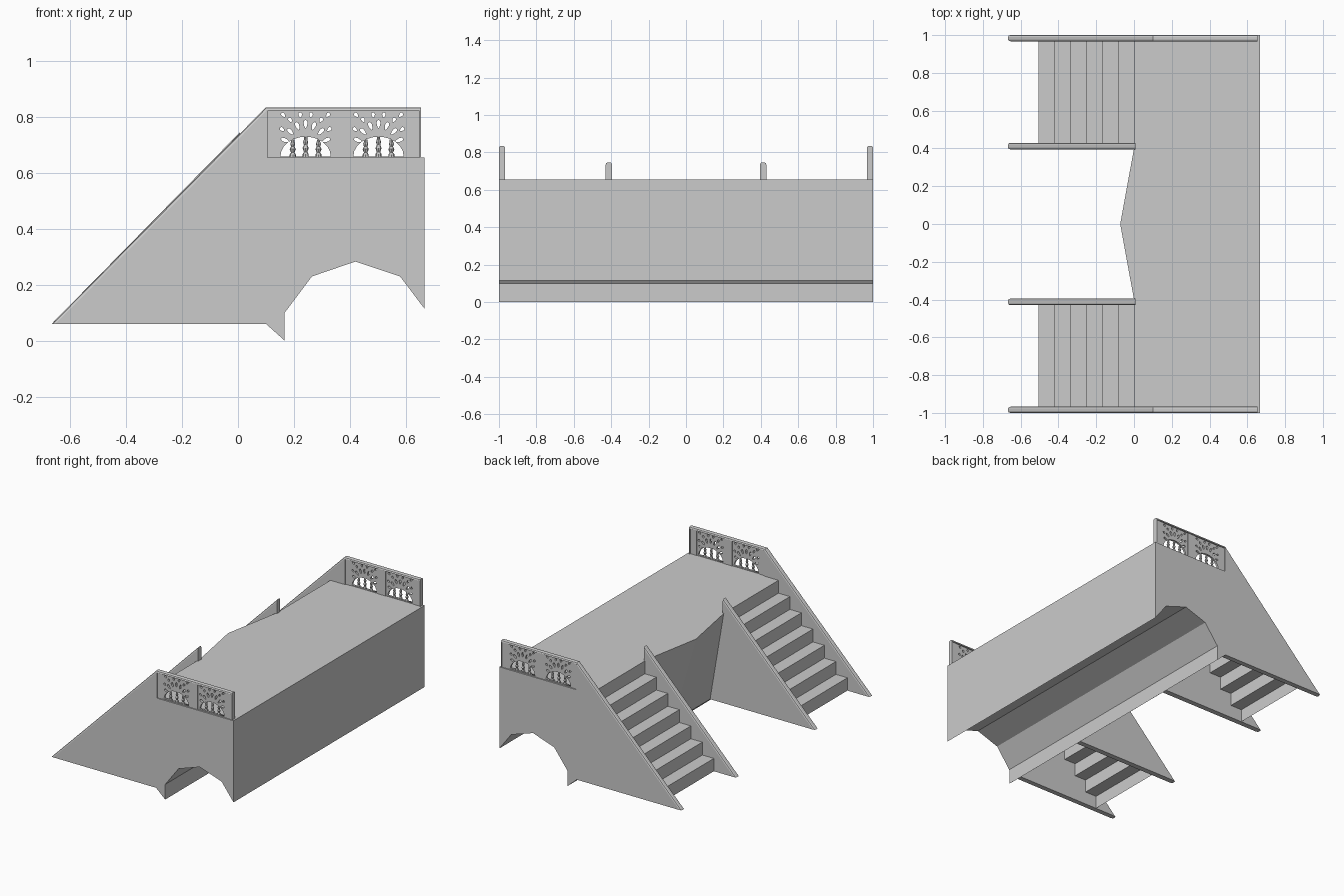
import bpy, bmesh, math

if "Cube" in bpy.data.objects:
    bpy.data.objects.remove(bpy.data.objects["Cube"])

BASE, DECK = 0.06, 0.655


def make_object(name, bm):
    me = bpy.data.meshes.new(name)
    bm.normal_update()
    bm.to_mesh(me)
    bm.free()
    ob = bpy.data.objects.new(name, me)
    bpy.context.collection.objects.link(ob)
    return ob


def strip(bm, profile, y0, y1):
    """Sweep an open xz profile along y as a sheet."""
    a = [bm.verts.new((x, y0, z)) for x, z in profile]
    b = [bm.verts.new((x, y1, z)) for x, z in profile]
    for i in range(len(profile) - 1):
        bm.faces.new((a[i], a[i + 1], b[i + 1], b[i]))


def polygon(bm, pts):
    bm.faces.new([bm.verts.new(p) for p in pts])


def plate(name, profile, y0, y1, bevel_edges):
    """Solid xz profile; the listed profile edges get rounded."""
    bm = bmesh.new()
    a = [bm.verts.new((x, y0, z)) for x, z in profile]
    b = [bm.verts.new((x, y1, z)) for x, z in profile]
    n = len(profile)
    bm.faces.new(a)
    bm.faces.new(b[::-1])
    for i in range(n):
        bm.faces.new((a[i], b[i], b[(i + 1) % n], a[(i + 1) % n]))
    bmesh.ops.recalc_face_normals(bm, faces=bm.faces)
    edges = [bm.edges.get((s[i], s[(i + 1) % n])) for s in (a, b) for i in bevel_edges]
    if edges:
        bmesh.ops.bevel(bm, geom=edges, offset=0.010, segments=2, profile=0.5, affect='EDGES')
    return make_object(name, bm)


def rect(x0, x1, z0, z1):
    return [(x0, z0), (x1, z0), (x1, z1), (x0, z1)]


# Platform shell: arched underside, back wall, deck and end walls
under = [(0.1, BASE), (0.167, 0.0), (0.167, 0.10), (0.265, 0.23), (0.42, 0.283),
         (0.58, 0.23), (0.667, 0.115), (0.667, DECK)]
bm = bmesh.new()
strip(bm, under, -1, 1)
polygon(bm, [(x, y, DECK) for x, y in ((0.667, -1), (0.667, 1), (0, 1), (0, 0.4),
                                       (-0.073, 0), (0, -0.4), (0, -1))])
for y in (-1, 1):
    pts = [(x, y, z) for x, z in under + [(0.1, DECK)]]
    polygon(bm, pts if y < 0 else pts[::-1])
bmesh.ops.remove_doubles(bm, verts=bm.verts, dist=1e-4)
bmesh.ops.recalc_face_normals(bm, faces=bm.faces)
make_object("platform", bm)

# Pointed wall between the two stairs
bm = bmesh.new()
top = [bm.verts.new(p) for p in ((0, -0.4, DECK), (-0.073, 0, DECK), (0, 0.4, DECK))]
low = [bm.verts.new((0.1, y, BASE)) for y in (-0.4, 0, 0.4)]
for i in range(2):
    bm.faces.new((top[i], top[i + 1], low[i + 1], low[i]))
make_object("centre_wall", bm)

# Stair profile
steps, run, rise = 7, 0.0842, (DECK - BASE) / 7
stair = [(-0.505, BASE)]
for i in range(steps):
    x = -0.505 + i * run
    stair.append((x, BASE + (i + 1) * rise))
    if i < steps - 1:
        stair.append((x + run, BASE + (i + 1) * rise))

# Openwork holes for one railing panel
def ring(cx, cz, rx, rz, ang, n=10):
    c, s = math.cos(ang), math.sin(ang)
    out = []
    for k in range(n):
        t = 2 * math.pi * k / n
        u = rx * math.cos(t)
        v = rz * math.sin(t) * (1 + 0.4 * math.cos(t))
        out.append((cx + u * c - v * s, cz + u * s + v * c))
    return out


def panel_holes(cx):
    holes = [[(cx + 0.09 * math.cos(math.pi * k / 12), 0.66 + 0.07 * math.sin(math.pi * k / 12))
              for k in range(13)]]
    for a, b, first, count, length, width in ((0.085, 0.115, 30, 7, 0.015, 0.0065),
                                              (0.11, 0.15, 40, 6, 0.009, 0.006)):
        for k in range(count):
            t = math.radians(first + 20 * k)
            x, z = a * math.cos(t), b * math.sin(t)
            holes.append(ring(cx + x, 0.66 + z, length, width, math.atan2(z - 0.03, x)))
    for s in (-1, 1):
        holes.append(ring(cx + s * 0.08, 0.808, 0.009, 0.006, math.pi / 2 - s * 0.7))
    return holes


def fretwork(name, y, outlines, half):
    """Filled flat curve with holes, turned upright and meshed."""
    cu = bpy.data.curves.new(name, 'CURVE')
    cu.dimensions, cu.fill_mode, cu.extrude = '2D', 'BOTH', half
    for pts in outlines:
        sp = cu.splines.new('POLY')
        sp.points.add(len(pts) - 1)
        for p, (x, z) in zip(sp.points, pts):
            p.co = (x, z, 0, 1)
        sp.use_cyclic_u = True
    tmp = bpy.data.objects.new(name + "_curve", cu)
    bpy.context.collection.objects.link(tmp)
    dg = bpy.context.evaluated_depsgraph_get()
    me = bpy.data.meshes.new_from_object(tmp.evaluated_get(dg))
    bpy.data.objects.remove(tmp)
    ob = bpy.data.objects.new(name, me)
    ob.rotation_euler = (math.pi / 2, 0, 0)
    ob.location.y = y
    bpy.context.collection.objects.link(ob)


def balusters(name, y):
    """Turned posts under the panel arches."""
    bm = bmesh.new()
    for cx in (0.242, 0.503):
        for dx, h in ((-0.046, 0.063), (0, 0.072), (0.046, 0.063)):
            rows = []
            for f, r in ((0, .011), (.15, .011), (.25, .006), (.45, .011), (.6, .006),
                         (.75, .009), (.88, .006), (1, .006)):
                rows.append([bm.verts.new((cx + dx + r * math.cos(k * math.pi / 4),
                                           y + 0.8 * r * math.sin(k * math.pi / 4),
                                           0.657 + f * h)) for k in range(8)])
            for p, q in zip(rows, rows[1:]):
                for k in range(8):
                    bm.faces.new((p[k], p[(k + 1) % 8], q[(k + 1) % 8], q[k]))
    make_object(name, bm)


# Both sides: stairs, stringers and railing
outer = [(-0.667, BASE), (0.1, BASE), (0.1, 0.835)]
inner = [(-0.667, BASE), (0.1, BASE), (0.008, DECK), (0.008, 0.747)]
for s, side in ((-1, "front"), (1, "back")):
    bm = bmesh.new()
    strip(bm, stair, s * 0.42, s * 0.975)
    make_object(side + "_stairs", bm)
    plate(side + "_outer_stringer", outer, s * 0.967, s * 1.0, [2])
    plate(side + "_inner_stringer", inner, s * 0.395, s * 0.43, [3])
    plate(side + "_rail_cap", rect(0.1, 0.655, 0.822, 0.835), s * 0.967, s * 1.0, [2])
    for i, (x0, x1, d) in enumerate(((0.1, 0.105, 0.016), (0.65, 0.655, 0.016),
                                     (0.105, 0.138, 0.010), (0.345, 0.40, 0.010),
                                     (0.605, 0.65, 0.010))):
        plate(f"{side}_rail_post_{i + 1}", rect(x0, x1, DECK, 0.823),
              s * 0.9835 - d, s * 0.9835 + d, [])
    fretwork(side + "_rail_panel", s * 0.9835,
             [rect(0.103, 0.652, 0.652, 0.825)] + panel_holes(0.242) + panel_holes(0.503), 0.007)
    balusters(side + "_balusters", s * 0.9835)
